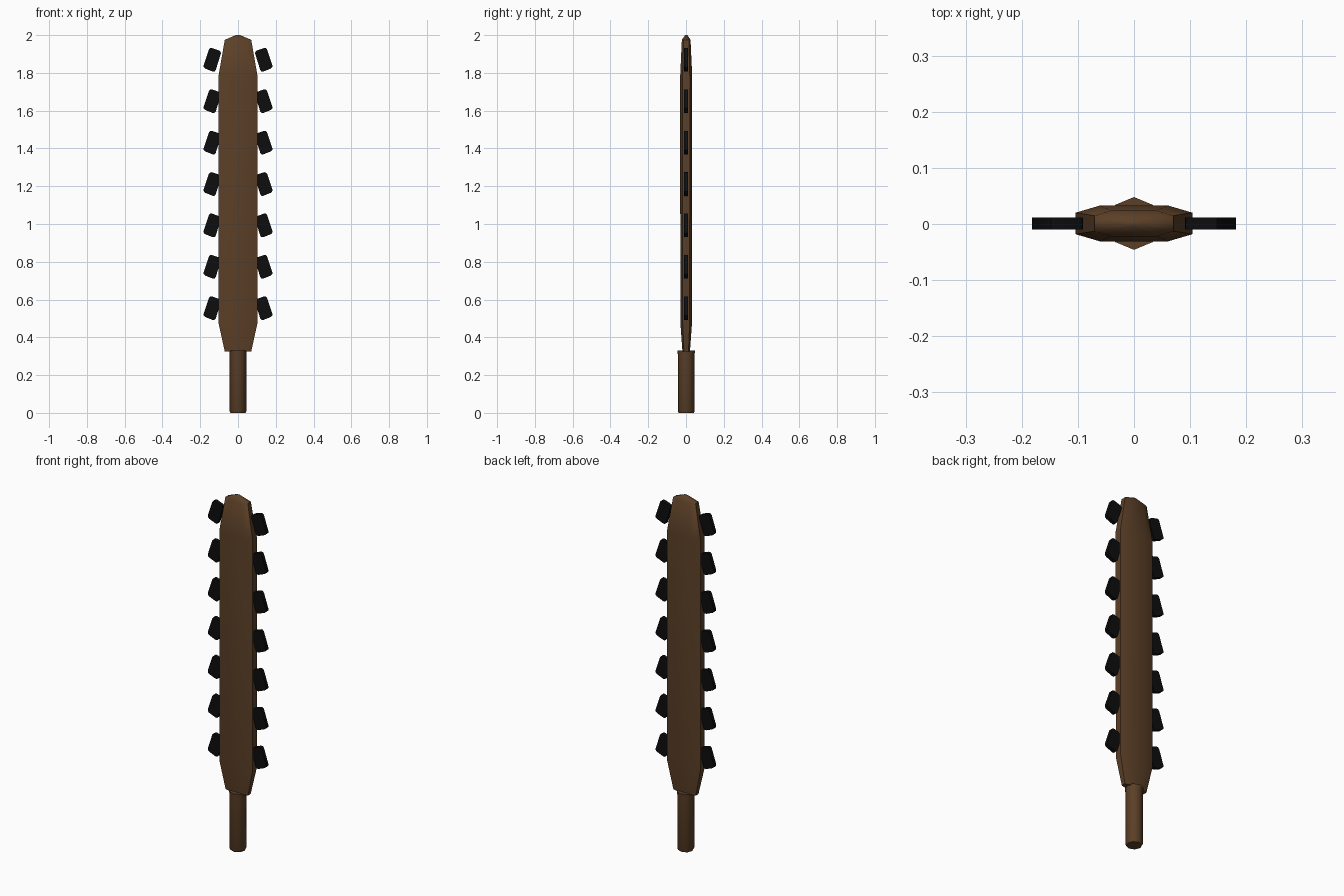
import bpy, bmesh, math

cube = bpy.data.objects.get("Cube")
if cube:
    bpy.data.objects.remove(cube, do_unlink=True)

Y = 0.001  # shared centre plane


def material(name, rgb):
    m = bpy.data.materials.new(name)
    m.use_nodes = True
    m.diffuse_color = (*rgb, 1)
    bsdf = m.node_tree.nodes["Principled BSDF"]
    bsdf.inputs["Base Color"].default_value = (*rgb, 1)
    bsdf.inputs["Roughness"].default_value = 0.8
    return m


wood = material("dark brown wood", (0.105, 0.05, 0.02))
stone = material("black stone", (0.004, 0.004, 0.004))


def finish(name, bm, mat, angle):
    bmesh.ops.recalc_face_normals(bm, faces=bm.faces)
    mesh = bpy.data.meshes.new(name)
    bm.to_mesh(mesh)
    bm.free()
    mesh.materials.append(mat)
    ob = bpy.data.objects.new(name, mesh)
    bpy.context.collection.objects.link(ob)
    ob.location.y = Y
    bpy.ops.object.select_all(action='DESELECT')
    ob.select_set(True)
    bpy.context.view_layer.objects.active = ob
    bpy.ops.object.shade_smooth_by_angle(angle=math.radians(angle))
    return ob


def loft(name, rings, mat, angle):
    """Skin a stack of equal-sized rings and cap both ends."""
    bm = bmesh.new()
    loops = [[bm.verts.new(p) for p in ring] for ring in rings]
    for a, b in zip(loops, loops[1:]):
        for i in range(len(a)):
            j = (i + 1) % len(a)
            bm.faces.new((a[i], a[j], b[j], b[i]))
    bm.faces.new(loops[0])
    bm.faces.new(loops[-1])
    return finish(name, bm, mat, angle)


def paddle_ring(z, w, t):
    """Flat eight-sided section: broad faces with thinner side edges."""
    quarter = [(w, 0.6 * t), (0.58 * w, t)]
    half = quarter + [(-x, y) for x, y in reversed(quarter)]
    return [(x, y, z) for x, y in half + [(-x, -y) for x, y in half]]


def round_ring(z, r):
    return [(r * math.cos(i * math.pi / 4), r * math.sin(i * math.pi / 4), z)
            for i in range(8)]


# Handle with a slight collar
loft("handle", [round_ring(z, r) for z, r in
                ((0, 0.04), (0.008, 0.044), (0.305, 0.044), (0.33, 0.047))], wood, 50)

# Paddle body
loft("paddle", [paddle_ring(*s) for s in
                ((0.325, 0.07, 0.02), (0.48, 0.104, 0.031), (1.78, 0.104, 0.032),
                 (1.975, 0.07, 0.023), (2.0, 0.012, 0.006))], wood, 50)

# Stone teeth along both edges
OUTLINE = [(0.087, 1.914), (0.15, 1.936), (0.186, 1.828), (0.122, 1.802)]
for side, label in ((1, "left"), (-1, "right")):
    for row in range(7):
        bm = bmesh.new()
        drop = 0.2192 * (6 - row)
        layers = [[bm.verts.new((side * x, y, z - drop)) for x, z in OUTLINE]
                  for y in (-0.0105, 0.0105)]
        bm.faces.new(layers[0])
        bm.faces.new(layers[1])
        corners = []
        for i in range(4):
            j = (i + 1) % 4
            bm.faces.new((layers[0][i], layers[0][j], layers[1][j], layers[1][i]))
            corners.append(bm.edges.get((layers[0][i], layers[1][i])))
        bmesh.ops.recalc_face_normals(bm, faces=bm.faces)
        bmesh.ops.bevel(bm, geom=corners, offset=0.013, segments=2,
                        profile=0.5, affect='EDGES')
        finish(f"{label}_tooth_{row + 1}", bm, stone, 40)
